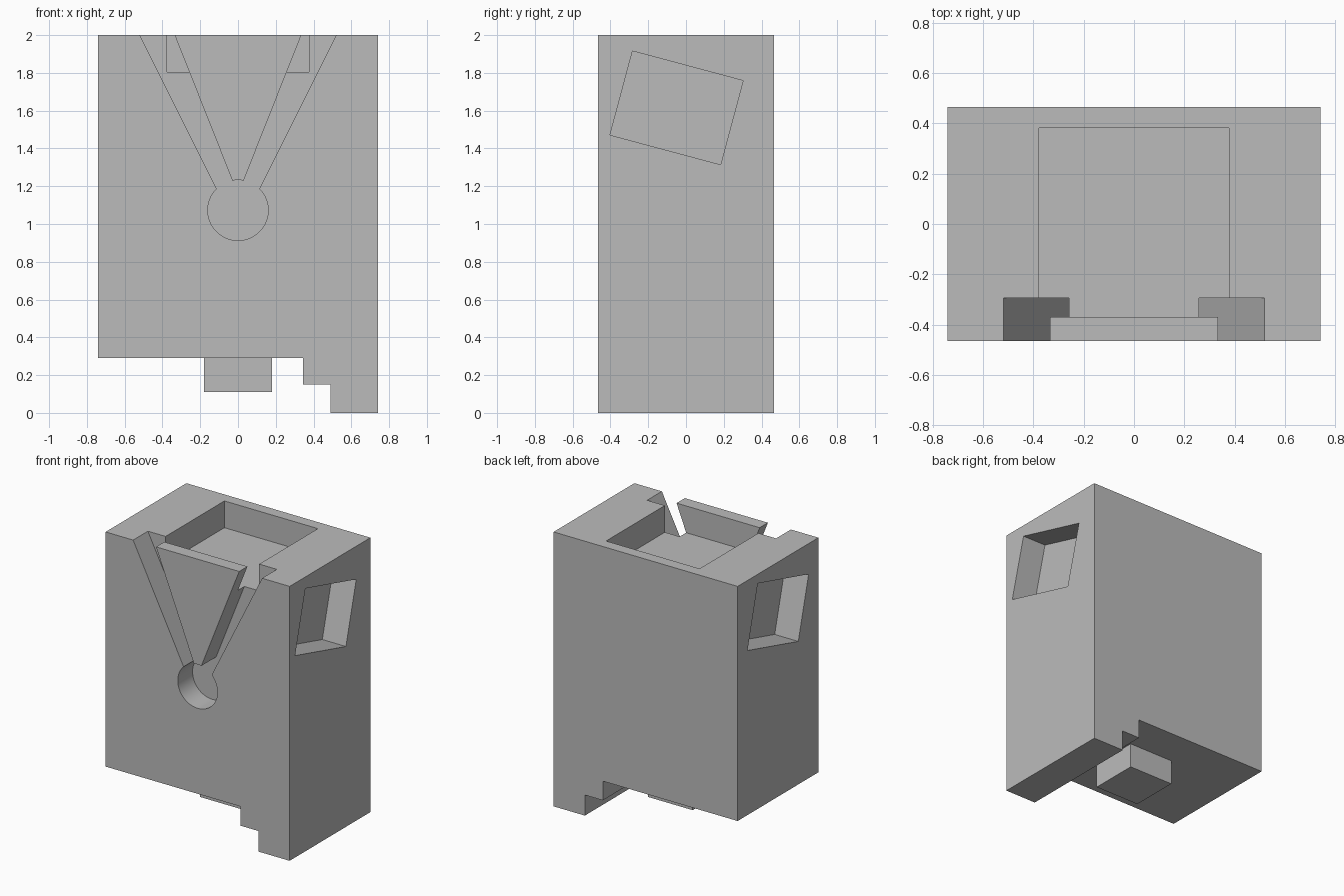
import bpy, math
from mathutils import Matrix

default = bpy.data.objects.get("Cube")
if default:
    bpy.data.objects.remove(default, do_unlink=True)

grey = bpy.data.materials.new("light_grey")
grey.use_nodes = True
grey.diffuse_color = (0.5, 0.5, 0.5, 1)
grey.node_tree.nodes["Principled BSDF"].inputs["Base Color"].default_value = (0.5, 0.5, 0.5, 1)


def prism(name, outline, y0, y1):
    """Extrude an (x, z) outline from y0 to y1."""
    n = len(outline)
    verts = [(x, y, z) for y in (y0, y1) for x, z in outline]
    faces = [tuple(range(n)), tuple(reversed(range(n, 2 * n)))]
    faces += [(i, i + n, (i + 1) % n + n, (i + 1) % n) for i in range(n)]
    mesh = bpy.data.meshes.new(name)
    mesh.from_pydata(verts, [], faces)
    mesh.materials.append(grey)
    obj = bpy.data.objects.new(name, mesh)
    bpy.context.collection.objects.link(obj)
    bpy.context.view_layer.objects.active = obj
    obj.select_set(True)
    bpy.ops.object.mode_set(mode='EDIT')
    bpy.ops.mesh.select_all(action='SELECT')
    bpy.ops.mesh.normals_make_consistent(inside=False)
    bpy.ops.object.mode_set(mode='OBJECT')
    obj.select_set(False)
    return obj


def rect(x0, x1, z0, z1):
    return [(x0, z0), (x1, z0), (x1, z1), (x0, z1)]


def cut(target, cutter):
    cutter.hide_render = True
    mod = target.modifiers.new("cut", 'BOOLEAN')
    mod.operation = 'DIFFERENCE'
    mod.solver = 'EXACT'
    mod.object = cutter
    bpy.context.view_layer.objects.active = target
    bpy.ops.object.modifier_apply(modifier=mod.name)
    bpy.data.objects.remove(cutter, do_unlink=True)


HALF_X, HALF_Y, TOP = 0.742, 0.465, 2.0
GROOVE_BACK = -0.295

# Main block with a stepped foot on its left side
body = prism("body", [(-HALF_X, 0.29), (0.345, 0.29), (0.345, 0.15), (0.49, 0.15),
                      (0.49, 0), (HALF_X, 0), (HALF_X, TOP), (-HALF_X, TOP)],
             -HALF_Y, HALF_Y)

# Round hole and two slanted slots that form the front groove
hole = [(0.16 * math.cos(a), 1.073 + 0.16 * math.sin(a))
        for a in (math.tau * i / 64 for i in range(64))]
cut(body, prism("hole_cutter", hole, -0.6, GROOVE_BACK))
for side in (-1, 1):
    slot = [(0.53, 2.02), (0.343, 2.02), (0.01, 1.18), (0.06, 1.08)]
    cut(body, prism("slot_cutter", [(side * x, z) for x, z in slot], -0.6, GROOVE_BACK))

# Shallow pocket in the top
cut(body, prism("pocket_cutter", rect(-0.377, 0.377, 1.805, 2.1), -0.37, 0.382))

# Tilted rectangular recess in each side
for side, y, z in ((1, -0.05, 1.615), (-1, 0.0, 1.633)):
    recess = prism("recess_cutter", rect(-0.19, 0.19, -0.23, 0.23), -0.303, 0.303)
    tilt = Matrix.Rotation(math.radians(-15 * side), 4, 'X')
    recess.data.transform(Matrix.Translation((side * HALF_X, y, z)) @ tilt)
    cut(body, recess)

# Square peg under the block
prism("bottom_peg", rect(-0.18, 0.18, 0.11, 0.3), -0.18, 0.18)

# Smooth only the round hole
bpy.ops.object.select_all(action='DESELECT')
body.select_set(True)
bpy.context.view_layer.objects.active = body
bpy.ops.object.shade_smooth_by_angle(angle=math.radians(15))
